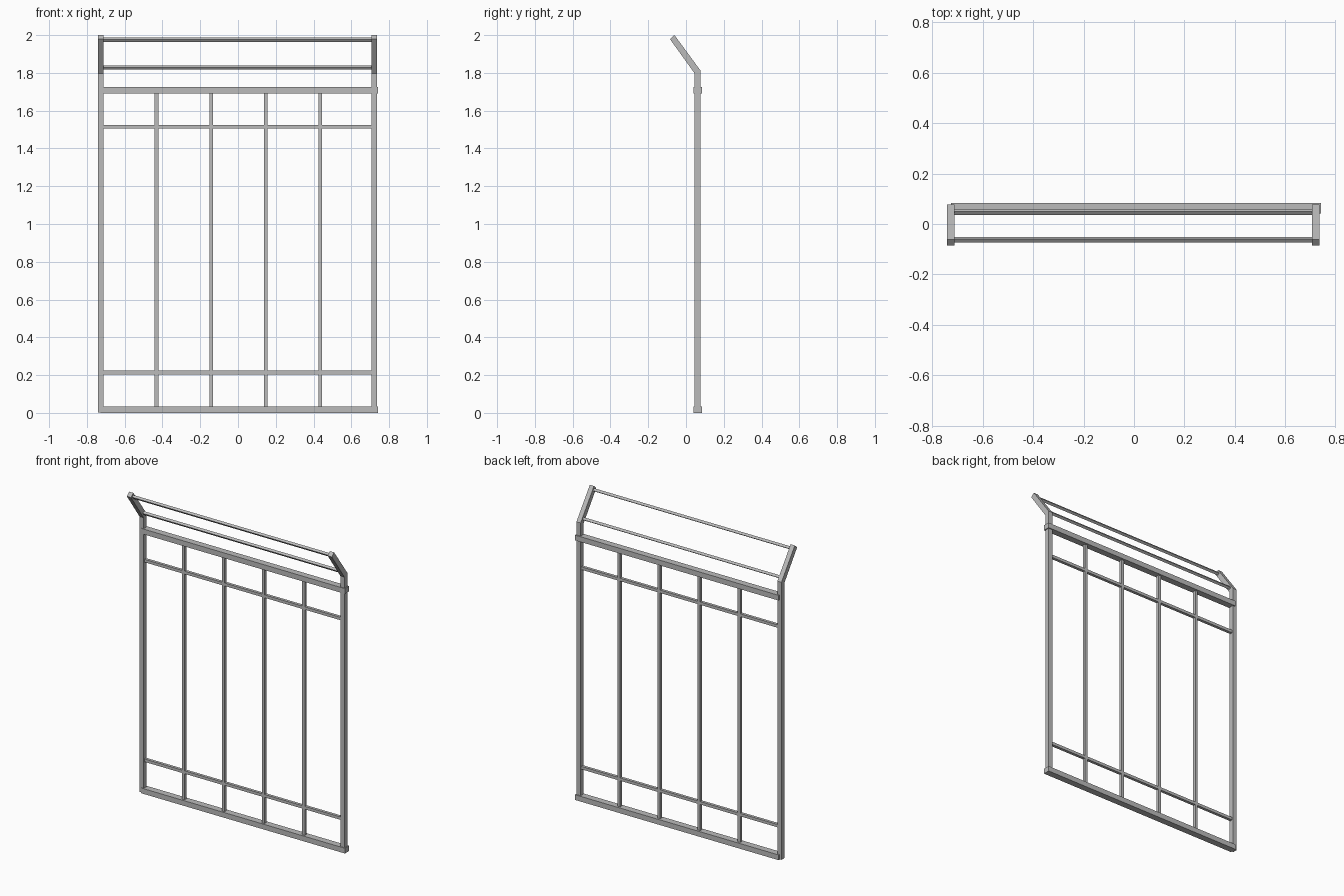
import bpy
import bmesh
from mathutils import Matrix, Vector

cube = bpy.data.objects.get("Cube")
if cube:
    bpy.data.objects.remove(cube, do_unlink=True)

steel = bpy.data.materials.new("grey steel")
steel.use_nodes = True
steel.diffuse_color = (0.5, 0.5, 0.5, 1)
steel.node_tree.nodes["Principled BSDF"].inputs["Base Color"].default_value = (0.5, 0.5, 0.5, 1)


def finish(name, bm):
    bmesh.ops.recalc_face_normals(bm, faces=bm.faces)
    mesh = bpy.data.meshes.new(name)
    bm.to_mesh(mesh)
    bm.free()
    mesh.materials.append(steel)
    obj = bpy.data.objects.new(name, mesh)
    bpy.context.collection.objects.link(obj)
    return obj


def bar(name, centre, size, tilt=0.0):
    """Square tube, optionally tilted about the x axis."""
    bm = bmesh.new()
    bmesh.ops.create_cube(bm, size=1.0, matrix=Matrix.Diagonal((*size, 1)))
    obj = finish(name, bm)
    obj.location = centre
    obj.rotation_euler.x = tilt
    return obj


def post(name, x0, width):
    """Upright with a mitred arm leaning forward at the top."""
    profile = [(0.046, 0.003), (0.077, 0.003), (0.077, 1.812),
               (-0.061, 2.0), (-0.085, 1.979), (0.046, 1.797)]
    bm = bmesh.new()
    face = bm.faces.new([bm.verts.new((x0, y, z)) for y, z in profile])
    side = bmesh.ops.extrude_face_region(bm, geom=[face])["geom"]
    verts = [v for v in side if isinstance(v, bmesh.types.BMVert)]
    bmesh.ops.translate(bm, verts=verts, vec=Vector((width, 0, 0)))
    return finish(name, bm)


PLANE = 0.0615   # depth of the fence plane
THIN = 0.019
MID = -0.003     # middle between the posts
SPAN = 1.42

# Outer uprights
post("right_post", -0.742, 0.03)
post("left_post", 0.706, 0.03)

# Heavy rails, slightly deeper than the posts
for name, z in (("bottom_rail", 0.017), ("top_rail", 1.709)):
    bar(name, (0.0075, PLANE + 0.001, z), (1.469, 0.043, 0.034))

# Thin cross bars
for name, z in (("lower_cross_bar", 0.214), ("upper_cross_bar", 1.515)):
    bar(name, (MID, PLANE, z), (SPAN, THIN, THIN))

# Thin vertical bars
for i in range(4):
    bar(f"vertical_bar_{i + 1}", (MID + 0.289 * (i - 1.5) + 0.005, PLANE, 0.863),
        (THIN, THIN, 1.67))

# Bars between the leaning arms
for name, y, z in (("arm_bar_low", 0.047, 1.828), ("arm_bar_high", -0.062, 1.975)):
    bar(name, (MID, y, z), (SPAN, 0.016, 0.016), 0.64)
